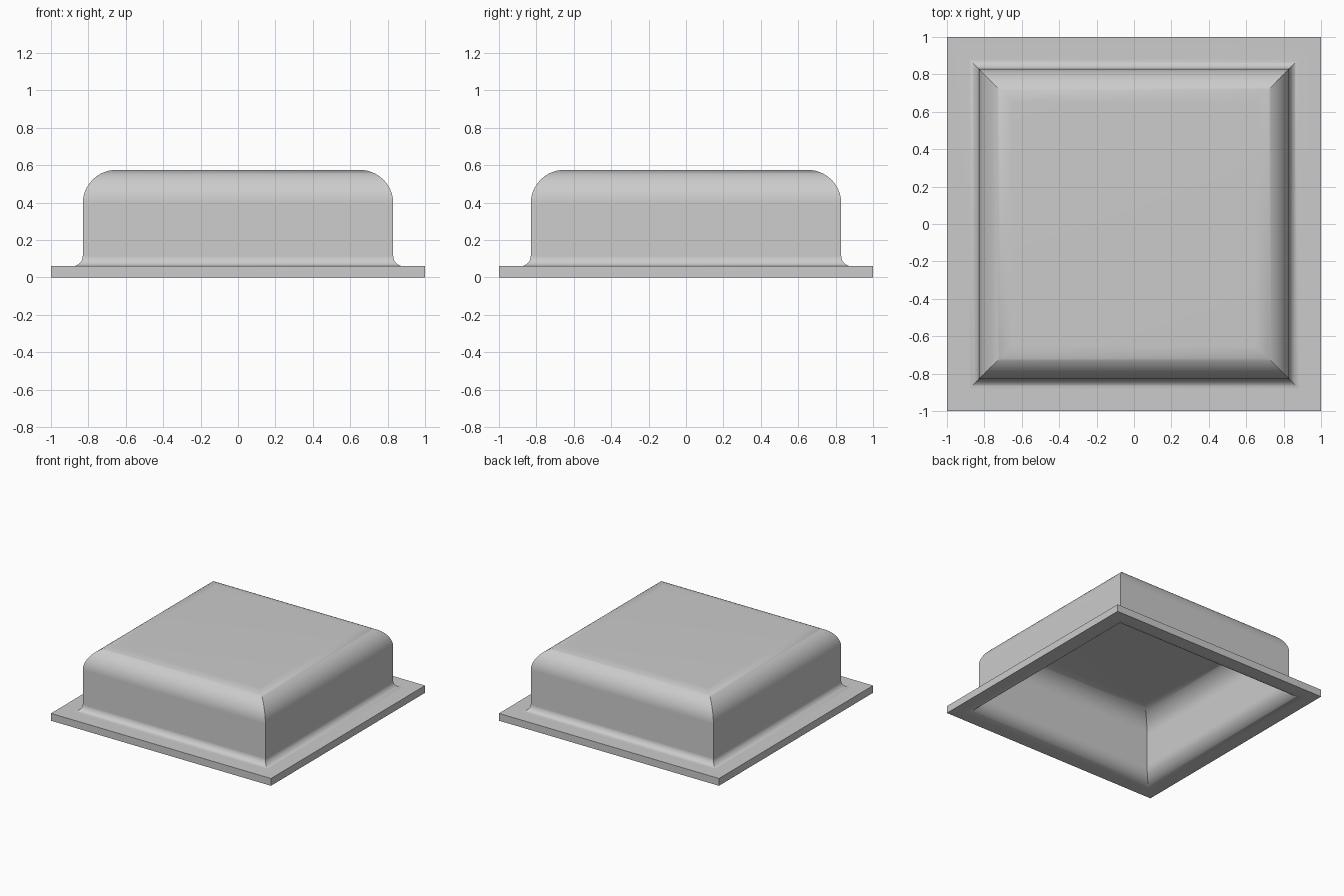
import bpy, bmesh
from math import sin, cos, pi, radians

cube = bpy.data.objects.get("Cube")
if cube:
    bpy.data.objects.remove(cube, do_unlink=True)

# Main dimensions
FLANGE = 0.06
SHELL = 0.03
WALL = 0.83
HEIGHT = 0.575
STEPS = 20

metal = bpy.data.materials.new("plain_grey")
metal.use_nodes = True
grey = (0.6, 0.6, 0.6, 1)
metal.diffuse_color = grey
metal.node_tree.nodes["Principled BSDF"].inputs["Base Color"].default_value = grey


def arc(cx, cz, radius, start, end):
    """Points (half width, height) along an arc, angles in quarter turns."""
    points = []
    for i in range(STEPS + 1):
        a = (start + (end - start) * i / STEPS) * pi / 2
        points.append((cx + radius * cos(a), cz + radius * sin(a)))
    return points


def skin(wall, base, top, foot_r, top_r):
    """Foot fillet followed by a rounded shoulder."""
    foot = arc(wall + foot_r, base + foot_r, foot_r, 3, 2)
    shoulder = arc(wall - top_r, top - top_r, top_r, 0, 1)
    return foot + shoulder


# Cross-section from the inner ceiling, round the flange, to the outer top
inner = skin(WALL - SHELL, 0, HEIGHT - SHELL, 0.12, 0.165)
outer = skin(WALL, FLANGE, HEIGHT, 0.055, 0.18)
profile = inner[::-1] + [(1, 0), (1, FLANGE)] + outer

# Sweep the cross-section around a square with mitred corners
bm = bmesh.new()
corners = [(-1, -1), (1, -1), (1, 1), (-1, 1)]
rings = [[bm.verts.new((sx * r, sy * r, z)) for sx, sy in corners]
         for r, z in profile]
for low, high in zip(rings, rings[1:]):
    for i in range(4):
        j = (i + 1) % 4
        bm.faces.new((low[i], low[j], high[j], high[i]))

# Inner ceiling and outer top
bm.faces.new(rings[0][::-1])
bm.faces.new(rings[-1])
bmesh.ops.recalc_face_normals(bm, faces=bm.faces)

mesh = bpy.data.meshes.new("flanged_cover")
bm.to_mesh(mesh)
bm.free()
mesh.materials.append(metal)
cover = bpy.data.objects.new("flanged_cover", mesh)
bpy.context.collection.objects.link(cover)

# Smooth fillets with crisp mitres and flange edges
bpy.ops.object.select_all(action="DESELECT")
cover.select_set(True)
bpy.context.view_layer.objects.active = cover
bpy.ops.object.shade_smooth_by_angle(angle=radians(30))
